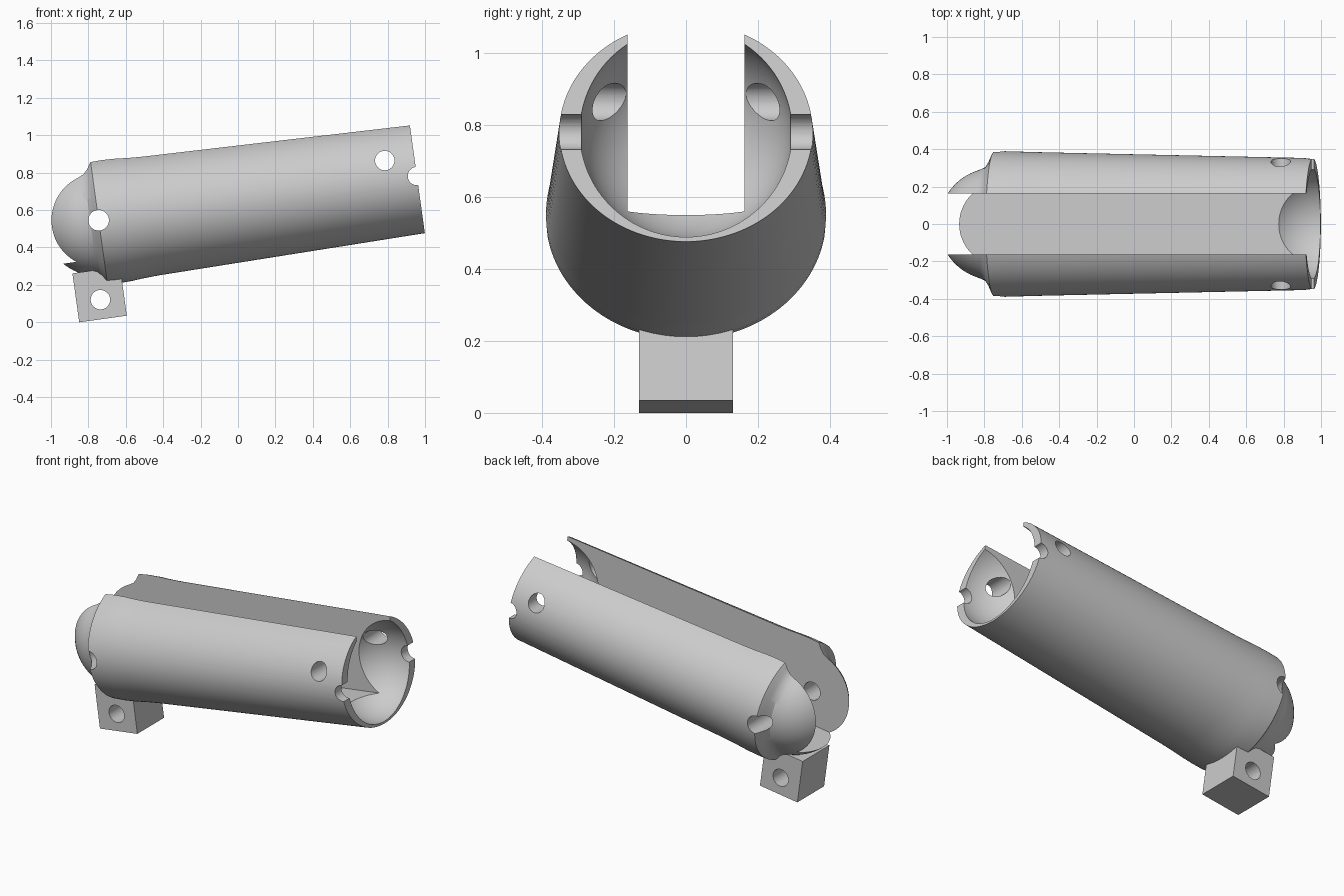
import bpy, bmesh
from math import sin, cos, pi, radians
from mathutils import Matrix

cube = bpy.data.objects.get("Cube")
if cube:
    bpy.data.objects.remove(cube, do_unlink=True)

SEG = 128        # sides around the body
LENGTH = 1.718   # pivot to pivot along the axis
BALL = 0.30      # radius of the knuckle ball
PLACE = Matrix.Translation((-0.745, 0, 0.545)) @ Matrix.Rotation(radians(-7.9), 4, 'Y')

grey = bpy.data.materials.new("light_grey")
grey.use_nodes = True
grey.diffuse_color = (0.6, 0.6, 0.6, 1)
grey.node_tree.nodes["Principled BSDF"].inputs["Base Color"].default_value = (0.6, 0.6, 0.6, 1)


def make(name, bm):
    bmesh.ops.recalc_face_normals(bm, faces=bm.faces)
    mesh = bpy.data.meshes.new(name)
    bm.to_mesh(mesh)
    bm.free()
    mesh.materials.append(grey)
    obj = bpy.data.objects.new(name, mesh)
    bpy.context.collection.objects.link(obj)
    return obj


def box(name, x0, x1, half_y, z0, z1):
    bm = bmesh.new()
    m = Matrix.Translation(((x0 + x1) / 2, 0, (z0 + z1) / 2)) @ Matrix.Diagonal((x1 - x0, 2 * half_y, z1 - z0, 1))
    bmesh.ops.create_cube(bm, size=1, matrix=m)
    return make(name, bm)


def pin(x, z, radius):
    bm = bmesh.new()
    m = Matrix.Translation((x, 0, z)) @ Matrix.Rotation(pi / 2, 4, 'X')
    bmesh.ops.create_cone(bm, cap_ends=True, segments=48, radius1=radius, radius2=radius, depth=1.2, matrix=m)
    return make("pin_cutter", bm)


def cut(target, cutter):
    mod = target.modifiers.new("cut", 'BOOLEAN')
    mod.operation = 'DIFFERENCE'
    mod.solver = 'EXACT'
    mod.object = cutter
    bpy.context.view_layer.objects.active = target
    bpy.ops.object.modifier_apply(modifier=mod.name)
    bpy.data.objects.remove(cutter, do_unlink=True)


def finish(obj):
    bpy.ops.object.select_all(action='DESELECT')
    obj.select_set(True)
    bpy.context.view_layer.objects.active = obj
    bpy.ops.object.shade_smooth_by_angle(angle=radians(30))
    obj.matrix_world = PLACE


# Body: ball end, flared shoulder, then a tapering oval barrel (x, half width, half height)
rings = []
for i in range(1, 15):
    a = radians(70) * i / 14
    rings.append((-BALL * cos(a), BALL * sin(a), BALL * sin(a)))
rings += [(-0.07, 0.294, 0.292), (-0.045, 0.306, 0.301), (-0.022, 0.342, 0.318),
          (-0.007, 0.378, 0.338), (0, 0.39, 0.345), (0.06, 0.389, 0.348),
          (0.13, 0.387, 0.346), (0.2, 0.385, 0.34), (0.28, 0.383, 0.336),
          (LENGTH, 0.352, 0.308)]
bm = bmesh.new()
tip = bm.verts.new((-BALL, 0, 0))
loops = [[bm.verts.new((x, w * cos(2 * pi * k / SEG), h * sin(2 * pi * k / SEG))) for k in range(SEG)]
         for x, w, h in rings]
for k in range(SEG):
    n = (k + 1) % SEG
    bm.faces.new((tip, loops[0][k], loops[0][n]))
    for a, b in zip(loops, loops[1:]):
        bm.faces.new((a[k], b[k], b[n], a[n]))
bm.faces.new(loops[-1])
body = make("finger_body", bm)

# Ball socket in the far end
bm = bmesh.new()
bmesh.ops.create_uvsphere(bm, u_segments=96, v_segments=48, radius=0.295,
                          matrix=Matrix.Translation((LENGTH, 0, 0)))
cut(body, make("socket_cutter", bm))

# Long open slot, then cross holes and the half-round end notches
cut(body, box("slot_cutter", -0.6, 2.1, 0.162, -0.204, 0.7))
for x, z, r in ((0, 0, 0.055), (1.559, 0.106, 0.052), (LENGTH, 0, 0.049)):
    cut(body, pin(x, z, r))
finish(body)

# Drilled lug under the ball end
lug = box("lower_lug", -0.178, 0.079, 0.13, -0.526, -0.262)
cut(lug, pin(-0.049, -0.422, 0.052))
finish(lug)
